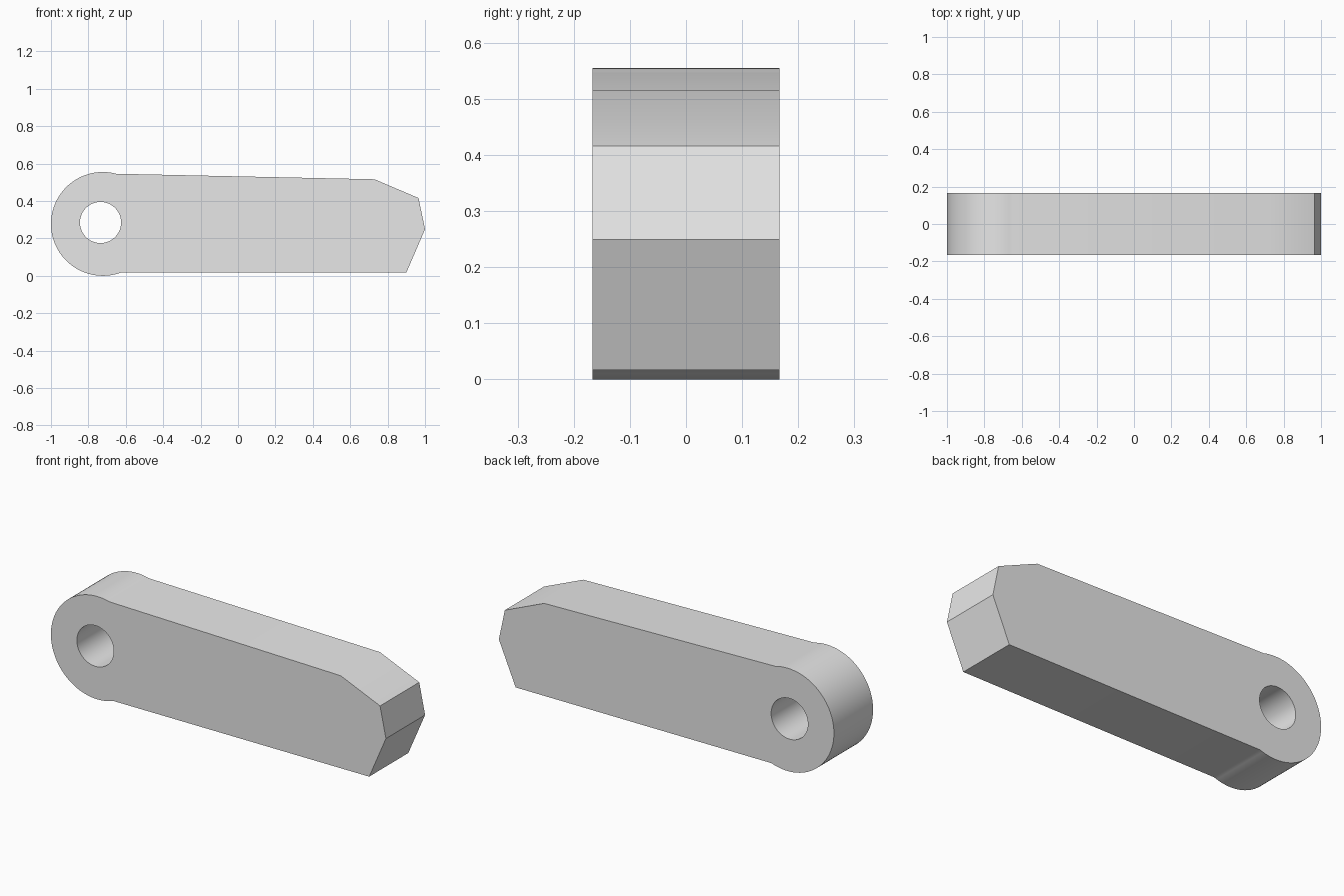
import bpy, bmesh, math

cube = bpy.data.objects.get("Cube")
if cube:
    bpy.data.objects.remove(cube, do_unlink=True)

HALF_WIDTH = 0.167

# One plain grey for the whole part
grey = bpy.data.materials.new("light grey")
grey.use_nodes = True
grey.diffuse_color = (0.8, 0.8, 0.8, 1)
grey.node_tree.nodes["Principled BSDF"].inputs["Base Color"].default_value = (0.8, 0.8, 0.8, 1)


def arc(cx, cz, r, start, end, steps):
    """Points along an arc in the xz plane, angles in degrees."""
    angles = [math.radians(start + (end - start) * i / steps) for i in range(steps + 1)]
    return [(cx + r * math.cos(a), cz + r * math.sin(a)) for a in angles]


def extrude_profile(name, profile, half):
    """Prism with an xz profile running from y = -half to y = half."""
    bm = bmesh.new()
    face = bm.faces.new([bm.verts.new((x, -half, z)) for x, z in profile])
    new = bmesh.ops.extrude_face_region(bm, geom=[face])["geom"]
    bmesh.ops.translate(bm, vec=(0, 2 * half, 0),
                        verts=[v for v in new if isinstance(v, bmesh.types.BMVert)])
    bmesh.ops.recalc_face_normals(bm, faces=bm.faces)
    mesh = bpy.data.meshes.new(name)
    bm.to_mesh(mesh)
    bm.free()
    mesh.materials.append(grey)
    obj = bpy.data.objects.new(name, mesh)
    bpy.context.collection.objects.link(obj)
    return obj


# Bar outline: round eye on the left, angled nose on the right
outline = arc(-0.7225, 0.2775, 0.2775, 75, 290, 60)
outline += [(0.90, 0.017), (1.0, 0.249), (0.965, 0.416), (0.73, 0.516)]
bar = extrude_profile("pivot_arm", outline, HALF_WIDTH)

# Pin hole through the eye
cutter = extrude_profile("pin_hole_cutter", arc(-0.735, 0.285, 0.11, 0, 354, 59), 0.3)
cutter.hide_render = True
cut = bar.modifiers.new("pin hole", 'BOOLEAN')
cut.operation = 'DIFFERENCE'
cut.solver = 'EXACT'
cut.object = cutter

bpy.ops.object.select_all(action='DESELECT')
bar.select_set(True)
bpy.context.view_layer.objects.active = bar
bpy.ops.object.modifier_apply(modifier=cut.name)
bpy.data.objects.remove(cutter, do_unlink=True)

# Smooth curves with crisp rims
bpy.ops.object.shade_smooth_by_angle(angle=math.radians(30))
